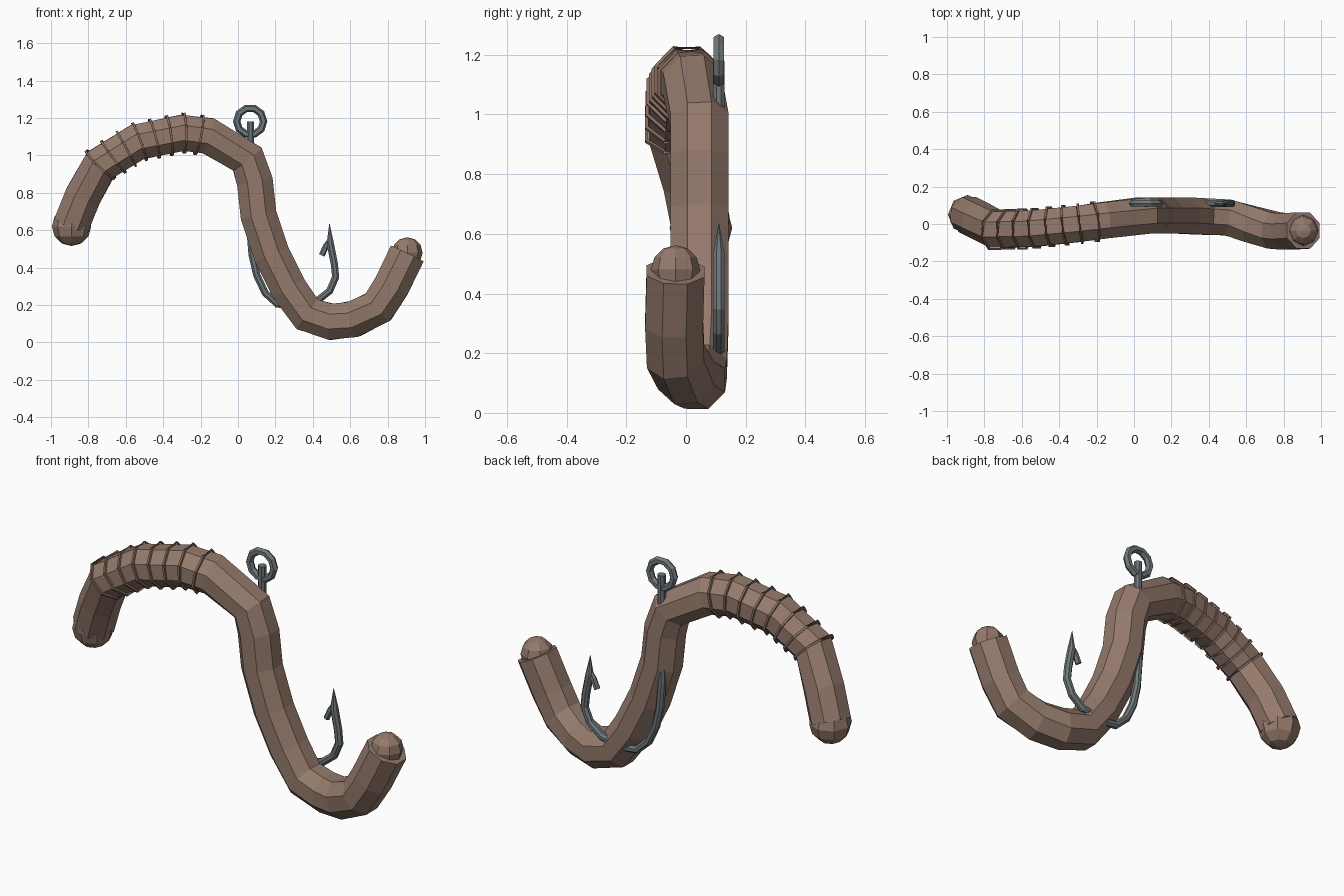
import bpy, bmesh, math
from mathutils import Vector, Matrix

if "Cube" in bpy.data.objects:
    bpy.data.objects.remove(bpy.data.objects["Cube"])


def material(name, rgb):
    m = bpy.data.materials.new(name)
    m.diffuse_color = (*rgb, 1)
    m.use_nodes = True
    m.node_tree.nodes["Principled BSDF"].inputs["Base Color"].default_value = m.diffuse_color
    return m


SKIN = material("skin", (0.30, 0.195, 0.15))
BAND = material("band", (0.24, 0.15, 0.115))
STEEL = material("steel", (0.16, 0.19, 0.20))


def finish(name, bm, mat):
    bmesh.ops.recalc_face_normals(bm, faces=bm.faces[:])
    me = bpy.data.meshes.new(name)
    bm.to_mesh(me)
    bm.free()
    me.materials.append(mat)
    ob = bpy.data.objects.new(name, me)
    bpy.context.collection.objects.link(ob)
    return ob


def tangent(pts, i):
    a, b = pts[max(i - 1, 0)], pts[min(i + 1, len(pts) - 1)]
    d = Vector((0, 0, 0))
    if i > 0:
        d += (pts[i] - a).normalized()
    if i < len(pts) - 1:
        d += (b - pts[i]).normalized()
    return d.normalized()


def sweep(name, path, radii, sides, mat, closed=False):
    """Faceted tube along a path, capped unless closed into a loop."""
    pts = [Vector(p) for p in path]
    n = len(pts)
    bm = bmesh.new()
    rings = []
    for i, p in enumerate(pts):
        if closed:
            t = (pts[(i + 1) % n] - pts[i - 1]).normalized()
        else:
            t = tangent(pts, i)
        u = Vector((0, 1, 0))
        u = (u - t * u.dot(t)).normalized()
        v = t.cross(u)
        r = radii[i] if isinstance(radii, list) else radii
        angs = [2 * math.pi * (k + 0.5) / sides for k in range(sides)]
        rings.append([bm.verts.new(p + (u * math.cos(a) + v * math.sin(a)) * r) for a in angs])
    for i in range(n if closed else n - 1):
        a, b = rings[i], rings[(i + 1) % n]
        for k in range(sides):
            j = (k + 1) % sides
            bm.faces.new((a[k], a[j], b[j], b[k]))
    if not closed:
        bm.faces.new(rings[0])
        bm.faces.new(rings[-1])
    return finish(name, bm, mat)


def ball(name, loc, r, axis, mat):
    bm = bmesh.new()
    rot = Vector((0, 0, 1)).rotation_difference(Vector(axis)).to_matrix().to_4x4()
    bmesh.ops.create_uvsphere(bm, u_segments=8, v_segments=6, radius=r,
                              matrix=Matrix.Translation(loc) @ rot)
    return finish(name, bm, mat)


# Worm body, an S curve with a slight sideways wave
body = [(-0.89, 0.05, 0.63), (-0.83, 0.02, 0.78), (-0.735, -0.03, 0.95),
        (-0.54, -0.025, 1.07), (-0.30, 0.00, 1.12), (-0.16, 0.02, 1.105),
        (0.05, 0.045, 0.98), (0.09, 0.045, 0.86), (0.11, 0.045, 0.68),
        (0.18, 0.045, 0.47), (0.27, 0.045, 0.29), (0.37, 0.04, 0.15),
        (0.50, 0.035, 0.11), (0.62, 0.00, 0.125), (0.75, -0.035, 0.19),
        (0.82, -0.04, 0.30), (0.905, -0.035, 0.475)]
sweep("worm_body", body, 0.105, 8, SKIN)

# Rounded ends
ball("worm_tail_end", (-0.89, 0.05, 0.62), 0.105, (0, 0, 1), SKIN)
ball("worm_head_end", (0.905, -0.035, 0.48), 0.082, (0, 0, 1), SKIN)

# Segment bands over the arch
arch = [Vector(p) for p in body[2:6]]
lengths = [(b - a).length for a, b in zip(arch, arch[1:])]
usable = sum(lengths) - 0.05
for i in range(8):
    s, k = usable * i / 7, 0
    while k < len(lengths) - 1 and s > lengths[k]:
        s -= lengths[k]
        k += 1
    f = s / lengths[k]
    c = arch[k].lerp(arch[k + 1], f)
    t = tangent([Vector(p) for p in body], k + 2).lerp(
        tangent([Vector(p) for p in body], k + 3), f).normalized()
    u = (Vector((0, 1, 0)) - t * t.y).normalized()
    v = t.cross(u)
    loop = [c + (u * math.cos(a) + v * math.sin(a)) * 0.112
            for a in (2 * math.pi * (j + 0.5) / 8 for j in range(8))]
    sweep(f"segment_band_{i + 1}", loop, 0.008, 4, BAND, closed=True)

# Hook shank and bend
Y = 0.11
hook = [(0.067, 1.18), (0.067, 0.90), (0.065, 0.60), (0.075, 0.47), (0.10, 0.36),
        (0.145, 0.265), (0.21, 0.205), (0.30, 0.195), (0.42, 0.22), (0.49, 0.275),
        (0.522, 0.35), (0.515, 0.42), (0.493, 0.53), (0.489, 0.635)]
sweep("hook_wire", [(x, Y, z) for x, z in hook], [0.021] * 13 + [0.001], 8, STEEL)

# Barb
sweep("hook_barb", [(0.493, Y, 0.56), (0.47, Y, 0.515), (0.448, Y, 0.465)],
      [0.006, 0.016, 0.016], 6, STEEL)

# Line eye
eye = [(0.065 + 0.072 * math.cos(a), Y, 1.182 + 0.072 * math.sin(a))
       for a in (2 * math.pi * j / 10 for j in range(10))]
bm = bmesh.new()
rings = []
for j in range(10):
    a = 2 * math.pi * j / 10
    rings.append([bm.verts.new((0.065 + (0.072 + 0.02 * math.cos(b)) * math.cos(a),
                                Y + 0.02 * math.sin(b),
                                1.182 + (0.072 + 0.02 * math.cos(b)) * math.sin(a)))
                  for b in (2 * math.pi * k / 6 for k in range(6))])
for j in range(10):
    p, q = rings[j], rings[(j + 1) % 10]
    for k in range(6):
        m = (k + 1) % 6
        bm.faces.new((p[k], p[m], q[m], q[k]))
finish("hook_eye", bm, STEEL)
